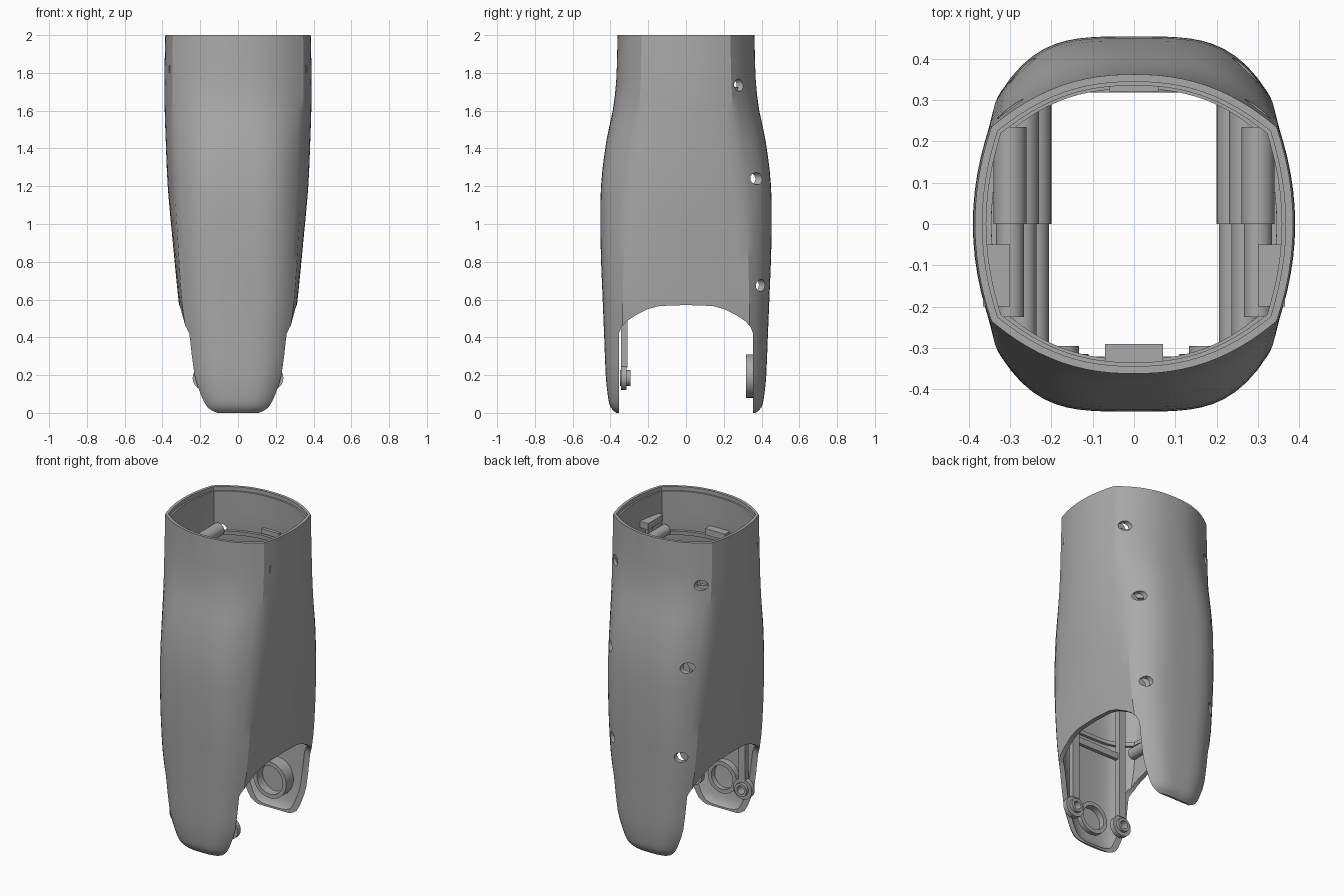
import bpy, bmesh, math
from mathutils import Matrix, Vector

cube = bpy.data.objects.get("Cube")
if cube:
    bpy.data.objects.remove(cube, do_unlink=True)

grey = bpy.data.materials.new("grey plastic")
grey.use_nodes = True
COLOR = (0.4, 0.4, 0.4, 1)
grey.diffuse_color = COLOR
grey.node_tree.nodes["Principled BSDF"].inputs["Base Color"].default_value = COLOR


def finish(name, bm):
    bmesh.ops.recalc_face_normals(bm, faces=bm.faces)
    mesh = bpy.data.meshes.new(name)
    bm.to_mesh(mesh)
    bm.free()
    mesh.materials.append(grey)
    ob = bpy.data.objects.new(name, mesh)
    bpy.context.collection.objects.link(ob)
    return ob


def activate(ob):
    bpy.ops.object.select_all(action='DESELECT')
    ob.select_set(True)
    bpy.context.view_layer.objects.active = ob


def smooth(ob, angle=28):
    activate(ob)
    bpy.ops.object.shade_smooth_by_angle(angle=math.radians(angle))


def cut(ob, cutter):
    cutter.hide_render = True
    mod = ob.modifiers.new("cut", 'BOOLEAN')
    mod.operation, mod.solver, mod.object = 'DIFFERENCE', 'EXACT', cutter
    activate(ob)
    bpy.ops.object.modifier_apply(modifier=mod.name)
    bpy.data.objects.remove(cutter, do_unlink=True)


def box(name, lo, hi):
    lo, hi = Vector(lo), Vector(hi)
    bm = bmesh.new()
    bmesh.ops.create_cube(bm, size=1, matrix=Matrix.Translation((lo + hi) / 2)
                          @ Matrix.Diagonal((*(hi - lo), 1)))
    return finish(name, bm)


def tube(name, x, z, y0, y1, r, hole=0.0, sides=32):
    """Cylinder along y, hollow when hole is above zero."""
    bm = bmesh.new()
    loops = [(r, y0), (r, y1)] + ([(hole, y1), (hole, y0)] if hole else [])
    rings = [[bm.verts.new((x + q * math.cos(a), y, z + q * math.sin(a)))
              for a in (math.tau * i / sides for i in range(sides))] for q, y in loops]
    pairs = list(zip(rings, rings[1:] + rings[:1])) if hole else [(rings[0], rings[1])]
    for a, b in pairs:
        for i in range(sides):
            j = (i + 1) % sides
            bm.faces.new((a[i], a[j], b[j], b[i]))
    if not hole:
        for ring in rings:
            bm.faces.new(ring)
    return finish(name, bm)


# Section keys: height, side half width, corner x, corner y, half depth, roundness
KEYS = [
    (0.00, .160, .150, .330, .370, 3.0), (0.03, .190, .180, .335, .400, 3.5),
    (0.10, .225, .215, .335, .415, 3.5), (0.20, .260, .247, .335, .425, 3.6),
    (0.40, .287, .270, .338, .433, 3.6), (0.57, .312, .295, .335, .440, 3.7),
    (0.90, .345, .318, .325, .452, 3.8), (1.20, .372, .335, .295, .450, 3.7),
    (1.45, .383, .342, .265, .420, 3.2), (1.60, .388, .345, .250, .388, 2.7),
    (1.75, .390, .348, .240, .370, 2.4), (2.00, .385, .345, .235, .362, 2.3),
]


def section(z):
    """Smoothly interpolated section values at a height."""
    i = max(k for k in range(len(KEYS) - 1) if KEYS[k][0] <= z)
    a, b = KEYS[i], KEYS[i + 1]
    before, after = KEYS[max(i - 1, 0)], KEYS[min(i + 2, len(KEYS) - 1)]
    h = b[0] - a[0]
    t = (z - a[0]) / h
    out = []
    for c in range(1, 6):
        m0 = (b[c] - before[c]) / (b[0] - before[0]) * h
        m1 = (after[c] - a[c]) / (after[0] - a[0]) * h
        out.append((2*t**3 - 3*t*t + 1) * a[c] + (t**3 - 2*t*t + t) * m0
                   + (3*t*t - 2*t**3) * b[c] + (t**3 - t*t) * m1)
    return out


def outline(z, inset=0.0):
    """Closed loop of the body at a height, moved inward by inset."""
    w, bx, by, d, p = section(z)
    quarter = [(w - (w - bx) * (i / 6) ** 2, by * i / 6) for i in range(7)]
    quarter += [(bx * (1 - i / 12), d - (d - by) * (1 - i / 12) ** p) for i in range(1, 13)]
    half = quarter + [(-x, y) for x, y in reversed(quarter[:-1])]
    pts = half + [(x, -y) for x, y in reversed(half[1:-1])]
    n, out = len(pts), []
    for i, (x, y) in enumerate(pts):
        tx = pts[(i + 1) % n][0] - pts[i - 1][0]
        ty = pts[(i + 1) % n][1] - pts[i - 1][1]
        k = inset / math.hypot(tx, ty)
        out.append((x - ty * k, y + tx * k, z))
    return out


def loft(name, loops):
    """Skin a ring of loops into a closed tube wall."""
    bm = bmesh.new()
    rings = [[bm.verts.new(p) for p in loop] for loop in loops]
    n = len(rings[0])
    for a, b in zip(rings, rings[1:] + rings[:1]):
        for i in range(n):
            j = (i + 1) % n
            bm.faces.new((a[i], a[j], b[j], b[i]))
    return finish(name, bm)


# Outer shell with a stepped lip at the top
heights = [0, .015, .03, .06, .1, .15, .2, .3] + [.4 + .08 * i for i in range(20)] + [2.0]
outer = [outline(z) for z in heights]
inner = [outline(z, .028) for z in heights[:-1]]
lip = [outline(1.975, .028), outline(1.975, .018), outline(2.0, .018)]
shell = loft("outer_shell", outer + list(reversed(inner + lip)))

# Side arches that leave a front and a back tongue
arch = [(.355, -.1), (.355, .42), (.342, .455), (.315, .485), (.27, .515), (.2, .55), (.14, .566)]
arch += [(0, .571)] + [(-y, z) for y, z in reversed(arch)]
bm = bmesh.new()
face = bm.faces.new([bm.verts.new((-.6, y, z)) for y, z in arch])
ext = bmesh.ops.extrude_face_region(bm, geom=[face])
bmesh.ops.translate(bm, vec=(1.2, 0, 0), verts=[v for v in ext["geom"] if isinstance(v, bmesh.types.BMVert)])
cut(shell, finish("arch_cutter", bm))

# Screw holes in the back, with posts running to the front half
SCREWS = [(.300, 1.735, .235, -.225), (.270, 1.24, .315, -.29), (.240, .675, .345, -.30)]
for side in (-1, 1):
    label = "left" if side > 0 else "right"
    for n, (x, z, back, front) in enumerate(SCREWS, 1):
        cut(shell, tube("hole_cutter", side * x, z, back - .03, .6, .032))
        smooth(tube(f"{label}_back_post_{n}", side * x, z, 0, back, .040))
        smooth(tube(f"{label}_front_post_{n}", side * x, z, front, 0, .034))
smooth(shell)

# Inner stiffening ribs
for n, z in enumerate((.75, 1.3, 1.7), 1):
    smooth(loft(f"inner_rib_{n}", [outline(z, .02), outline(z + .025, .02),
                                   outline(z + .025, .045), outline(z, .045)]))

# Hanging arms with eyelets, and side clips
for side in (-1, 1):
    label = "left" if side > 0 else "right"
    smooth(tube(f"{label}_eyelet", side * .175, .185, -.345, -.315, .065, .03))
    smooth(tube(f"{label}_eyelet_bush", side * .175, .185, -.35, -.295, .042, .025))
    x0, x1 = sorted((side * .15, side * .195))
    box(f"{label}_arm", (x0, -.345, .24), (x1, -.31, .95))
    x0, x1 = sorted((side * .30, side * .365))
    box(f"{label}_clip", (x0, -.20, 1.80), (x1, -.05, 1.84))
    x0, x1 = sorted((side * .335, side * .365))
    box(f"{label}_clip_leg", (x0, -.15, 1.5), (x1, -.10, 1.80))

# Front and back catches and the cross bar joining the arms
box("front_catch", (-.07, -.345, 1.74), (.07, -.29, 1.78))
box("back_catch", (-.06, .32, 1.74), (.06, .35, 1.77))
box("arm_cross_bar", (-.19, -.345, .62), (.19, -.32, .66))

# Round bearing seats inside the tongues
smooth(tube("back_bearing_ring", 0, .195, .318, .405, .115, .09, 48))
smooth(tube("back_bearing_floor", 0, .195, .375, .405, .1, 0, 48))
smooth(tube("front_bearing_ring", 0, .195, -.405, -.36, .1, .075, 48))
